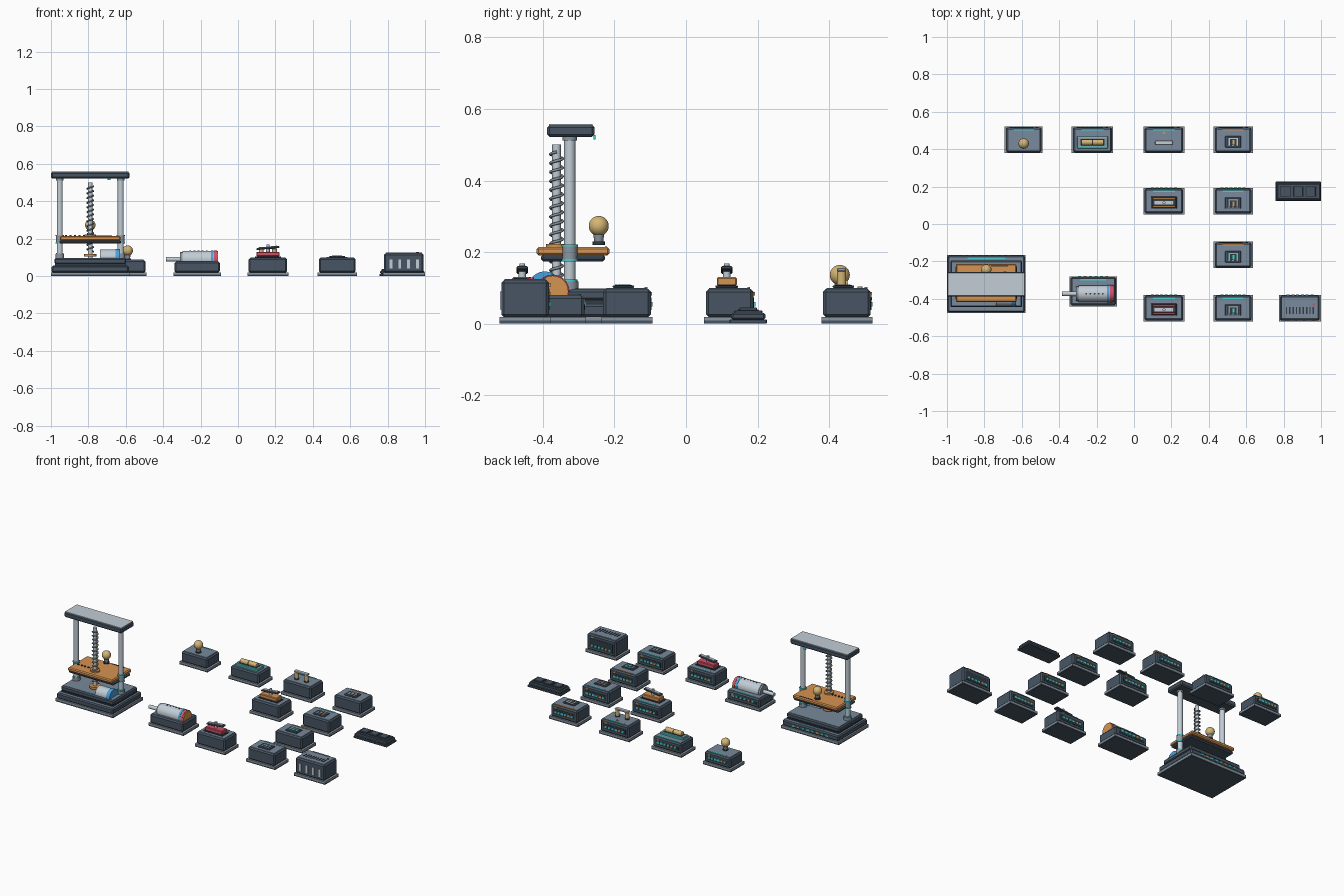
import bpy, bmesh, math
from mathutils import Matrix

if "Cube" in bpy.data.objects:
    bpy.data.objects.remove(bpy.data.objects["Cube"])


def lin(c):
    c /= 255
    return c / 12.92 if c <= 0.04045 else ((c + 0.055) / 1.055) ** 2.4


MATS = {}
for name, rgb in {"dark": (50, 59, 68), "graphite": (71, 85, 99), "slate": (120, 138, 156),
                  "grey": (140, 151, 161), "steel": (194, 205, 214), "copper": (214, 148, 82),
                  "brass": (212, 181, 117), "teal": (72, 210, 210), "blue": (74, 160, 220),
                  "red": (208, 82, 102)}.items():
    m = bpy.data.materials.new(name)
    m.diffuse_color = (*[lin(c) for c in rgb], 1)
    m.use_nodes = True
    m.node_tree.nodes["Principled BSDF"].inputs["Base Color"].default_value = m.diffuse_color
    MATS[name] = m


def finish(bm, name, mat):
    me = bpy.data.meshes.new(name)
    bm.to_mesh(me)
    bm.free()
    me.materials.append(MATS[mat])
    ob = bpy.data.objects.new(name, me)
    bpy.context.collection.objects.link(ob)
    return ob


def box(name, cx, cy, sx, sy, z0, z1, mat, bevel=0.0, tilt=0.0):
    bm = bmesh.new()
    bmesh.ops.create_cube(bm, size=1)
    bmesh.ops.scale(bm, vec=(sx, sy, z1 - z0), verts=bm.verts)
    if bevel:
        bmesh.ops.bevel(bm, geom=bm.edges[:], offset=bevel, offset_type='OFFSET',
                        segments=1, profile=0.5, affect='EDGES')
    bm.transform(Matrix.Translation((cx, cy, (z0 + z1) / 2)) @ Matrix.Rotation(tilt, 4, 'Y'))
    return finish(bm, name, mat)


def cyl(name, loc, r, length, mat, axis='Z', n=24, r2=None):
    bm = bmesh.new()
    bmesh.ops.create_cone(bm, cap_ends=True, segments=n, radius1=r,
                          radius2=r if r2 is None else r2, depth=length)
    rot = Matrix.Rotation(math.pi / 2, 4, 'Y') if axis == 'X' else Matrix.Identity(4)
    bm.transform(Matrix.Translation(loc) @ rot)
    return finish(bm, name, mat)


def ball(name, loc, r, mat):
    bm = bmesh.new()
    bmesh.ops.create_uvsphere(bm, u_segments=24, v_segments=14, radius=r)
    bm.transform(Matrix.Translation(loc))
    return finish(bm, name, mat)


def knob(cx, cy, z):
    # round brass handle on a stepped neck
    cyl("knob_foot", (cx, cy, z + 0.005), 0.018, 0.01, "dark")
    cyl("knob_neck", (cx, cy, z + 0.02), 0.012, 0.03, "grey", r2=0.016)
    ball("knob_ball", (cx, cy, z + 0.053), 0.028, "brass")


def module(cx, cy, sx, sy=0.142, top=0.097, strip="teal"):
    # shared housing: foot, flange, body, lid panel, rear connectors
    box("module_foot", cx, cy, sx, sy, 0, 0.008, "graphite")
    box("module_flange", cx, cy, sx, sy, 0.008, 0.019, "grey")
    bx, by = sx - 0.014, sy - 0.009
    box("module_body", cx, cy, bx, by, 0.018, top, "graphite", 0.008)
    box("lid_panel", cx, cy, bx - 0.018, by - 0.018, top - 0.003, top + 0.003, "slate", 0.001)
    box("lid_strip", cx, cy + by / 2 - 0.013, sx * 0.54, 0.008, top, top + 0.005, strip)
    back = cy + by / 2
    box("rear_panel", cx, back, bx * 0.8, 0.004, 0.038, top - 0.024, "dark")
    for i in range(6):
        box("rear_connector", cx + (i - 2.5) * bx * 0.12, back + 0.002, 0.016, 0.007,
            0.048, 0.061, "copper" if i == 1 else "teal")
    box("rear_tag", cx + bx * 0.3, back + 0.001, 0.016, 0.006, top - 0.019, top - 0.009, "copper")


def chip(cx, cy, z, frame, mark):
    # low control plate with a thin bracket outline, a centre mark and pins
    cy -= 0.01
    box("chip_base", cx, cy, 0.085, 0.06, z, z + 0.007, "graphite", 0.002)
    box("chip_core", cx, cy, 0.066, 0.048, z + 0.006, z + 0.008, "dark")
    box("chip_bracket_top", cx, cy + 0.017, 0.05, 0.007, z + 0.006, z + 0.009, frame)
    for s in (-1, 1):
        box("chip_bracket_side", cx + s * 0.0215, cy, 0.007, 0.034, z + 0.006, z + 0.009, frame)
    box("chip_mark", cx + 0.002, cy - 0.003, 0.012, 0.023, z + 0.006, z + 0.01, mark)
    for i in range(3):
        box("chip_pin", cx + (i - 1) * 0.022, cy - 0.021, 0.01, 0.006, z + 0.006, z + 0.009, "grey")


def lever(cx, cy, z, mat):
    # pivoting switch lever on a coloured block
    cy -= 0.008
    box("lever_tray", cx, cy, 0.14, 0.064, z, z + 0.006, "dark", 0.002)
    box("lever_block", cx, cy, 0.124, 0.056, z + 0.005, z + 0.03, mat, 0.004)
    cyl("lever_post", (cx, cy, z + 0.038), 0.01, 0.02, "steel", n=16)
    box("lever_arm", cx, cy, 0.124, 0.032, z + 0.045, z + 0.055, "graphite", 0.003, -0.1)
    box("lever_grip", cx, cy, 0.1, 0.018, z + 0.052, z + 0.058, "steel", 0, -0.1)
    cyl("lever_cap", (cx, cy, z + 0.062), 0.008, 0.012, "steel", n=16)


# --- screw press: stepped base ---
PX, PY = -0.79, -0.32
box("press_foot", PX, PY, 0.42, 0.31, 0, 0.008, "graphite")
box("press_flange", PX, PY, 0.42, 0.31, 0.008, 0.02, "grey")
box("press_slab", PX, PY, 0.412, 0.302, 0.019, 0.055, "graphite", 0.007)
box("press_slab_panel", PX, PY, 0.398, 0.288, 0.053, 0.057, "slate")
box("press_step", PX, PY, 0.375, 0.25, 0.054, 0.066, "dark")
box("press_bed", PX, PY, 0.384, 0.25, 0.064, 0.096, "graphite", 0.007)
box("press_bed_panel", PX, PY, 0.368, 0.234, 0.094, 0.098, "slate")
box("press_rear_strip", PX, PY + 0.137, 0.2, 0.006, 0.055, 0.059, "teal")
for i in range(8):
    box("press_rear_connector", PX + (i - 3.5) * 0.035, PY + 0.151, 0.016, 0.006, 0.032, 0.043,
        "copper" if i in (2, 6) else "teal")

# columns and crosshead
for x in (-0.953, -0.627):
    cyl("column_foot", (x, -0.325, 0.106), 0.024, 0.024, "grey")
    cyl("column_foot_ring", (x, -0.325, 0.12), 0.021, 0.006, "teal")
    cyl("column", (x, -0.325, 0.31), 0.016, 0.43, "steel")
    cyl("column_bushing", (x, -0.325, 0.197), 0.021, 0.046, "grey")
    for z in (0.177, 0.218):
        cyl("bushing_ring", (x, -0.325, z), 0.0225, 0.006, "teal")
    cyl("column_collar", (x, -0.325, 0.518), 0.02, 0.012, "grey")
box("crosshead", PX, -0.322, 0.42, 0.132, 0.522, 0.556, "graphite", 0.007)
box("crosshead_cap", PX, -0.322, 0.41, 0.122, 0.554, 0.558, "steel")
box("crosshead_tag", PX + 0.1, -0.256, 0.016, 0.006, 0.515, 0.528, "teal")

# lead screw with helical thread
cyl("lead_screw", (PX, -0.362, 0.298), 0.012, 0.405, "steel")
cyl("screw_nut", (PX, -0.362, 0.112), 0.034, 0.014, "copper")
curve = bpy.data.curves.new("screw_thread", 'CURVE')
curve.dimensions = '3D'
curve.bevel_depth = 0.004
curve.bevel_resolution = 1
N, TURNS = 14 * 16, 14
sp = curve.splines.new('POLY')
sp.points.add(N)
for i, p in enumerate(sp.points):
    a = math.tau * TURNS * i / N
    p.co = (PX + 0.017 * math.cos(a), -0.362 + 0.017 * math.sin(a), 0.13 + 0.35 * i / N, 1)
curve.materials.append(MATS["grey"])
bpy.context.collection.objects.link(bpy.data.objects.new("screw_thread", curve))

# moving platen with handle
box("platen_under", PX, -0.316, 0.33, 0.18, 0.174, 0.192, "graphite", 0.006)
box("platen", PX, -0.316, 0.325, 0.204, 0.19, 0.214, "copper", 0.006)
box("platen_rear_slot", PX + 0.07, -0.224, 0.09, 0.006, 0.212, 0.216, "dark")
for i in range(6):
    cyl("platen_hole", (-0.92 + i * 0.024, -0.35, 0.216), 0.006, 0.008, "dark", n=12)
cyl("platen_nut", (PX, -0.362, 0.217), 0.03, 0.01, "copper")
knob(PX, -0.244, 0.22)

# small drive motor on the bed
cyl("bed_motor", (-0.692, -0.395, 0.1), 0.043, 0.09, "steel", 'X')
cyl("bed_motor_cap", (-0.643, -0.395, 0.1), 0.046, 0.026, "blue", 'X')

# --- motor module ---
module(-0.218, -0.36, 0.255, 0.16, 0.078)
MY, MZ = -0.373, 0.09
cyl("motor_body", (-0.212, MY, MZ), 0.045, 0.17, "steel", 'X', 32)
cyl("motor_front_ring", (-0.298, MY, MZ), 0.04, 0.022, "grey", 'X', 32)
cyl("motor_shaft", (-0.345, MY, MZ), 0.012, 0.08, "steel", 'X')
cyl("motor_blue_band", (-0.138, MY, MZ), 0.047, 0.014, "blue", 'X', 32)
cyl("motor_red_band", (-0.12, MY, MZ), 0.0465, 0.014, "red", 'X', 32)
cyl("motor_end_cap", (-0.112, MY, MZ), 0.044, 0.01, "copper", 'X', 32)
for i in range(5):
    cyl("motor_vent", (-0.255 + i * 0.022, MY, MZ + 0.044), 0.005, 0.004, "dark", n=12)

# --- lever modules ---
for cy, mat in ((-0.45, "red"), (0.122, "copper")):
    module(0.16, cy, 0.22)
    lever(0.16, cy, 0.1, mat)

# --- chip modules ---
for cy, frame, mark, strip in ((-0.45, "grey", "teal", "teal"), (-0.165, "teal", "teal", "copper"),
                               (0.122, "grey", "copper", "teal"), (0.45, "steel", "brass", "copper")):
    module(0.53, cy, 0.21, strip=strip)
    chip(0.53, cy, 0.1, frame, mark)

# --- vented power module ---
module(0.887, -0.45, 0.226, top=0.122, strip="slate")
for i in range(4):
    box("front_vent", 0.818 + i * 0.047, -0.517, 0.015, 0.006, 0.04, 0.09, "steel")
for i in range(9):
    box("lid_vent", 0.815 + i * 0.018, -0.463, 0.007, 0.036, 0.123, 0.127, "dark")
cyl("status_light", (0.96, -0.432, 0.126), 0.007, 0.006, "red", n=12)

# --- slim key pad ---
KX, KY = 0.878, 0.174
box("pad_foot", KX, KY, 0.244, 0.104, 0, 0.012, "graphite", 0.002)
box("pad_body", KX, KY, 0.236, 0.096, 0.011, 0.03, "graphite", 0.005)
box("pad_lid", KX, KY, 0.219, 0.079, 0.028, 0.037, "graphite", 0.002)
for i in (-1, 0, 1):
    box("pad_key_rim", KX + i * 0.068, KY, 0.058, 0.058, 0.034, 0.039, "dark")
    box("pad_key", KX + i * 0.068, KY, 0.05, 0.05, 0.034, 0.045, "graphite", 0.002)

# --- knob module ---
module(-0.59, 0.45, 0.204, top=0.085)
knob(-0.59, 0.43, 0.083)

# --- roller module ---
module(-0.222, 0.45, 0.222, top=0.085)
box("roller_tray", -0.222, 0.437, 0.165, 0.064, 0.086, 0.1, "teal", 0.002)
box("roller_tray_top", -0.222, 0.437, 0.16, 0.044, 0.098, 0.102, "grey")
box("roller_bed", -0.222, 0.437, 0.126, 0.036, 0.1, 0.104, "dark")
for s in (-1, 1):
    cyl("roller", (-0.222 + s * 0.031, 0.437, 0.111), 0.016, 0.056, "brass", 'X')
cyl("roller_band", (-0.222, 0.437, 0.111), 0.0155, 0.01, "dark", 'X')

# --- bridge module: bar across two posts ---
module(0.16, 0.45, 0.22)
for s in (-1, 1):
    cyl("bridge_post_foot", (0.16 + s * 0.036, 0.435, 0.104), 0.014, 0.01, "dark")
    cyl("bridge_post", (0.16 + s * 0.036, 0.435, 0.125), 0.013, 0.042, "brass")
box("bridge_bar", 0.16, 0.435, 0.098, 0.026, 0.145, 0.156, "steel", 0.003)
cyl("bridge_light", (0.16, 0.487, 0.101), 0.007, 0.006, "copper", n=12)

# smooth round parts, keep hard edges
for ob in bpy.context.scene.objects:
    if ob.type == 'MESH':
        ob.select_set(True)
        bpy.context.view_layer.objects.active = ob
bpy.ops.object.shade_smooth_by_angle(angle=math.radians(32))
